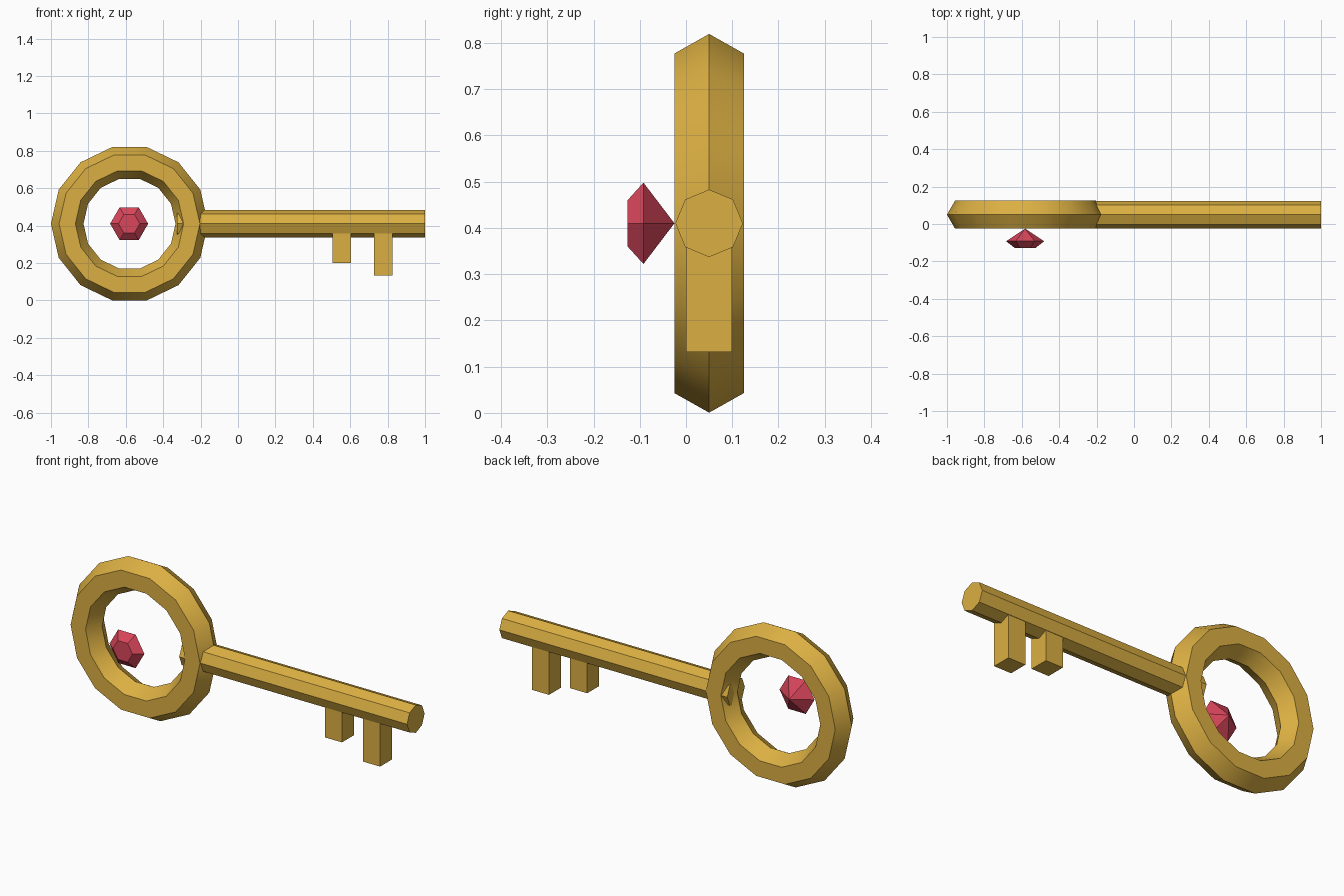
import bpy, bmesh
from math import pi, sin, cos, radians

cube = bpy.data.objects.get("Cube")
if cube:
    bpy.data.objects.remove(cube, do_unlink=True)

MID_Y, MID_Z = 0.05, 0.41   # centre line of the key
RING_X = -0.58


def material(name, colour):
    m = bpy.data.materials.new(name)
    m.use_nodes = True
    m.diffuse_color = colour
    bsdf = m.node_tree.nodes["Principled BSDF"]
    bsdf.inputs["Base Color"].default_value = colour
    return m


gold = material("gold", (0.71, 0.43, 0.055, 1))
red = material("ruby_red", (0.70, 0.062, 0.105, 1))


def finish(name, mat):
    obj = bpy.context.object
    obj.name = name
    obj.data.materials.append(mat)
    bpy.ops.object.shade_smooth_by_angle(angle=radians(30))
    return obj


# Ring handle with a hexagonal section
bpy.ops.mesh.primitive_torus_add(
    major_segments=14, minor_segments=6, major_radius=0.333, minor_radius=0.087,
    location=(RING_X, MID_Y, MID_Z), rotation=(pi / 2, 0, 0))
finish("ring_handle", gold)

# Octagonal shaft, poking slightly through the ring
start, end = -0.326, 1.0
bpy.ops.mesh.primitive_cylinder_add(
    vertices=8, radius=0.073, depth=end - start,
    location=((start + end) / 2, MID_Y, MID_Z), rotation=(0, pi / 2, 0))
finish("shaft", gold)

# Two teeth hanging below the shaft
for name, x, bottom in (("inner_tooth", 0.555, 0.20), ("outer_tooth", 0.777, 0.132)):
    top = 0.39
    bpy.ops.mesh.primitive_cube_add(size=1, location=(x, MID_Y, (top + bottom) / 2))
    bpy.context.object.scale = (0.1, 0.1, top - bottom)
    bpy.ops.object.transform_apply(location=False, rotation=False, scale=True)
    finish(name, gold)

# Six-sided gem: flat table in front, girdle, point at the back
bm = bmesh.new()


def hexagon(radius, y):
    return [bm.verts.new((radius * cos(i * pi / 3), y, radius * sin(i * pi / 3)))
            for i in range(6)]


table = hexagon(0.057, -0.127)
girdle = hexagon(0.1016, -0.092)
point = bm.verts.new((0, -0.025, 0))
bm.faces.new(table)
for i in range(6):
    j = (i + 1) % 6
    bm.faces.new((table[i], table[j], girdle[j], girdle[i]))
    bm.faces.new((girdle[i], girdle[j], point))
bmesh.ops.recalc_face_normals(bm, faces=bm.faces)
mesh = bpy.data.meshes.new("gem")
bm.to_mesh(mesh)
bm.free()
mesh.materials.append(red)
gem = bpy.data.objects.new("gem", mesh)
gem.location = (RING_X - 0.002, 0, MID_Z)
bpy.context.collection.objects.link(gem)
